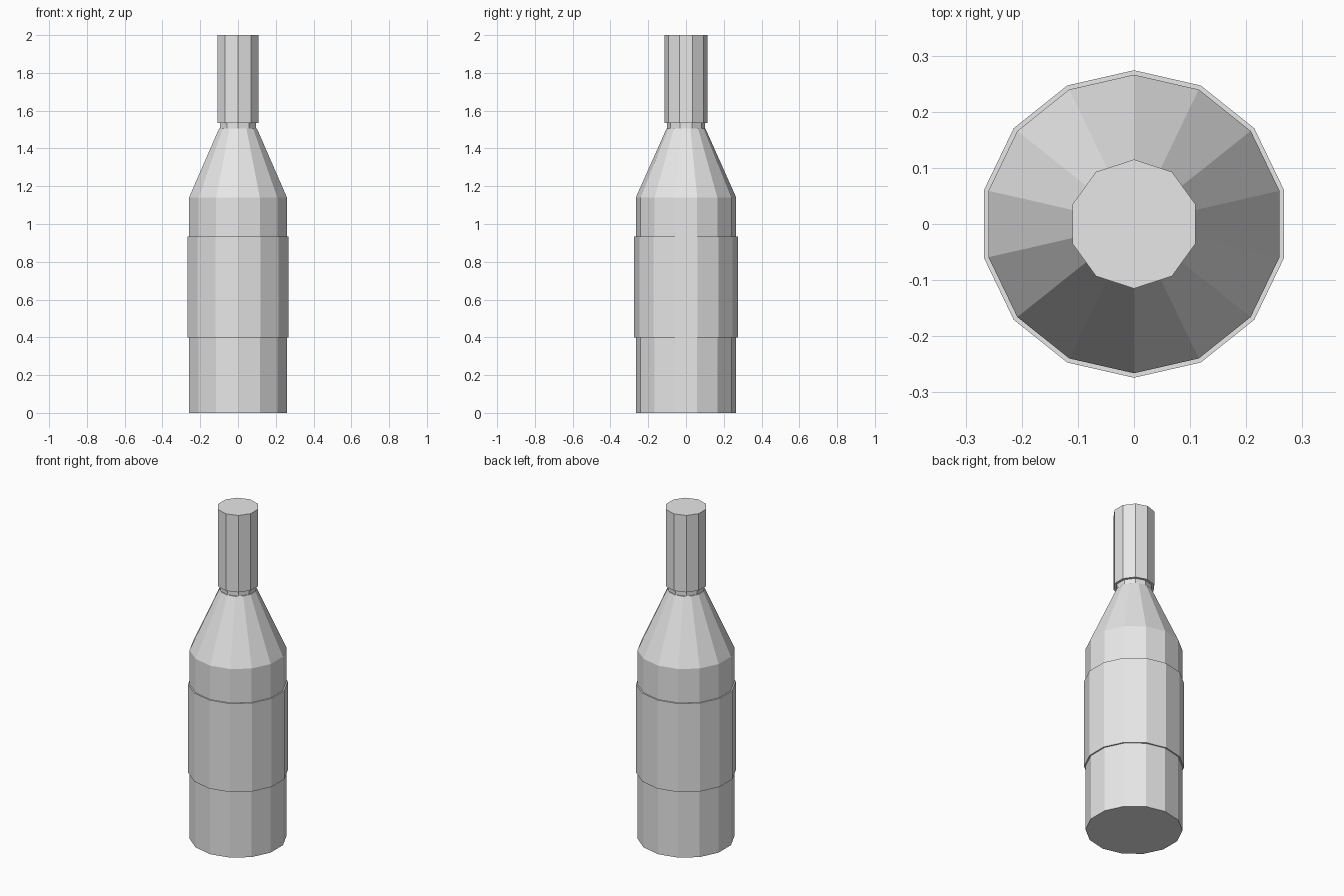
import bpy
import bmesh
import math

default = bpy.data.objects.get("Cube")
if default:
    bpy.data.objects.remove(default, do_unlink=True)

GREY = (0.8, 0.8, 0.8, 1.0)
grey = bpy.data.materials.new("light grey")
grey.use_nodes = True
grey.diffuse_color = GREY
grey.node_tree.nodes["Principled BSDF"].inputs["Base Color"].default_value = GREY


def turned_part(name, sides, profile):
    """Closed, flat-faced solid from (radius, height) rings, a corner facing the back."""
    bm = bmesh.new()
    rings = []
    for radius, z in profile:
        ring = []
        for i in range(sides):
            a = math.pi / 2 + math.tau * i / sides
            ring.append(bm.verts.new((radius * math.cos(a), radius * math.sin(a), z)))
        rings.append(ring)
    for low, high in zip(rings, rings[1:]):
        for i in range(sides):
            j = (i + 1) % sides
            bm.faces.new((low[i], low[j], high[j], high[i]))
    bm.faces.new(rings[0][::-1])
    bm.faces.new(rings[-1])
    mesh = bpy.data.meshes.new(name)
    bm.to_mesh(mesh)
    bm.free()
    mesh.materials.append(grey)
    obj = bpy.data.objects.new(name, mesh)
    bpy.context.collection.objects.link(obj)
    return obj


# Body with sloping shoulder
turned_part("bottle_body", 14, [(0.266, 0), (0.266, 1.14), (0.103, 1.505)])
# Label sleeve around the body
turned_part("label", 14, [(0.274, 0.4), (0.274, 0.935)])
# Short visible neck, running up inside the wrap
turned_part("neck", 10, [(0.1, 1.48), (0.1, 1.6)])
# Wrap over the neck and mouth
turned_part("neck_wrap", 10, [(0.115, 1.535), (0.115, 2.0)])
